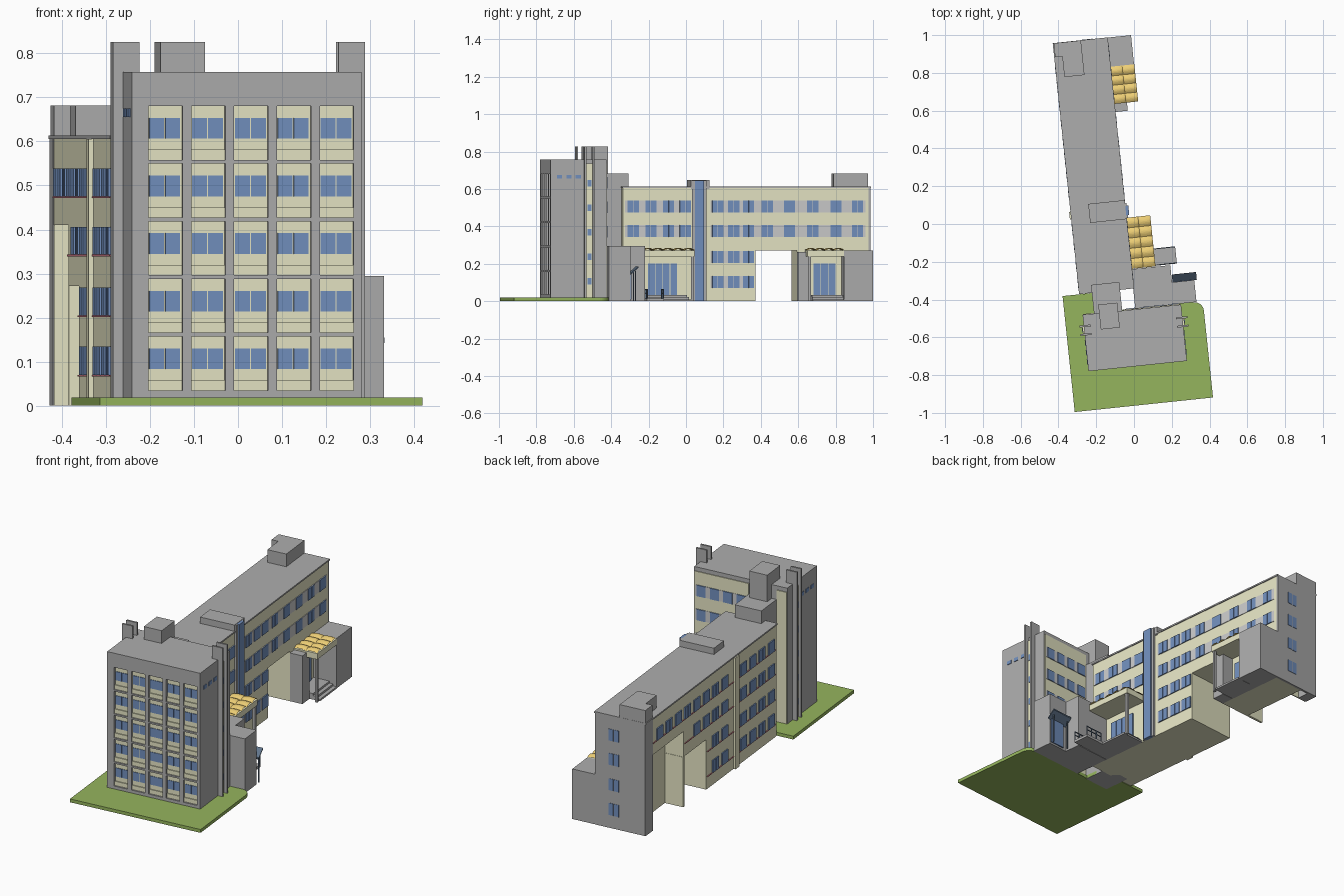
import bpy, bmesh, math

if "Cube" in bpy.data.objects:
    bpy.data.objects.remove(bpy.data.objects["Cube"])

ROT = math.radians(6)          # whole site is turned slightly
def mat(name, r, g, b):
    m = bpy.data.materials.new(name)
    m.diffuse_color = (r, g, b, 1)
    m.use_nodes = True
    m.node_tree.nodes["Principled BSDF"].inputs["Base Color"].default_value = m.diffuse_color
    return m
CREAM = mat("cream", .80, .79, .56)
BLUE = mat("blue_glass", .17, .28, .52)
GOLD = mat("gold", .85, .62, .18)
GREEN = mat("grass", .30, .46, .11)
PALE = mat("pale_panel", .62, .62, .62)
RED = mat("red_sill", .65, .2, .25)
DARK = mat("dark_blue", .12, .18, .26)
GREY = mat("grey", .42, .42, .42)

def finish(name, bm, m=GREY):
    bmesh.ops.recalc_face_normals(bm, faces=bm.faces)
    me = bpy.data.meshes.new(name)
    bm.to_mesh(me)
    bm.free()
    me.materials.append(m)
    o = bpy.data.objects.new(name, me)
    o.rotation_euler.z = ROT
    bpy.context.collection.objects.link(o)
    return o

def boxes(name, items, m=GREY):
    """One object from boxes given as (x0, x1, y0, y1, z0, z1)."""
    bm = bmesh.new()
    for x0, x1, y0, y1, z0, z1 in items:
        v = bmesh.ops.create_cube(bm, size=1)["verts"]
        for p in v:
            p.co = ((x0, x1)[p.co.x > 0], (y0, y1)[p.co.y > 0], (z0, z1)[p.co.z > 0])
    return finish(name, bm, m)

def extrude_up(bm, faces, h):
    r = bmesh.ops.extrude_face_region(bm, geom=faces)
    bmesh.ops.translate(bm, vec=(0, 0, h), verts=[e for e in r["geom"] if isinstance(e, bmesh.types.BMVert)])

# lawn with kerb
arc = [(.27 + .05 * math.cos(t), -.495 + .05 * math.sin(t)) for t in [i * math.pi / 12 for i in range(7)]]
outline = [(-.416, -.34), (-.416, -.957), (.32, -.957)] + arc + [(-.11, -.445), (-.11, -.34)]
for name, m, h in (("lawn_kerb", GREY, .022), ("lawn", GREEN, .018)):
    bm = bmesh.new()
    f = bm.faces.new([bm.verts.new((x, y, .001 if m == GREEN else 0)) for x, y in outline])
    bmesh.ops.inset_region(bm, faces=[f], thickness=.012)
    if m == GREY:
        bmesh.ops.delete(bm, geom=[f], context='FACES')
        extrude_up(bm, bm.faces[:], h)
    else:
        bmesh.ops.delete(bm, geom=[g for g in bm.faces if g != f], context='FACES')
        extrude_up(bm, [f], h)
    finish(name, bm, m)

# ---------------- front tower ----------------
TL, TR, TF, TB, TT = -.321, .203, -.75, -.45, .757
boxes("tower_body", [(TL, TR, TF + .02, TB, .018, TT)])
C0, CW, CP, R0, RH, RP = -.283, .0775, .0977, .035, .122, .1308
cols = [C0 + i * CP for i in range(5)]
rows = [R0 + i * RP for i in range(5)]
frame = [(TL, cols[0], TF, TF + .02, .018, TT), (cols[4] + CW, TR, TF, TF + .02, .018, TT)]
frame += [(cols[i] + CW, cols[i + 1], TF, TF + .02, .018, TT) for i in range(4)]
lo = [.018] + [r + RH for r in rows]
hi = rows + [TT]
for c in cols:
    frame += [(c, c + CW, TF, TF + .02, a, b) for a, b in zip(lo, hi)]
boxes("tower_front_frame", frame)
boxes("tower_front_panels", [(c, c + CW, TF + .014, TF + .021, r, r + RH) for c in cols for r in rows], CREAM)
boxes("tower_front_balcony_panels", [(c, c + CW, TF + .008, TF + .013, r, r + .023) for c in cols for r in rows], CREAM)
boxes("tower_front_windows", [(c + .003 + k * .0365, c + .037 + k * .0365, TF + .011, TF + .015, r + .048, r + .095)
                              for c in cols for r in rows for k in (0, 1)], BLUE)
# tower back wall with window bands
boxes("tower_back_wall", [(-.106, TR - .004, TB, TB + .004, .02, .735), (TL + .003, -.262, TB, TB + .004, .02, .735)], CREAM)
boxes("tower_back_bands", [(-.1, .195, TB + .003, TB + .006, r + .045, r + .105) for r in rows], PALE)
boxes("tower_back_windows", [(a, a + .05, TB + .004, TB + .009, r + .045, r + .105)
                             for r in rows for a in (-.09, -.015, .06, .135)], BLUE)
# side fins, stair strips and small upper windows
fins, strip, glass = [], [], []
for x0, x1, xa, xb, y in ((-.344, -.284, -.329, -.31, -.555), (.169, .230, .195, .211, -.565)):
    fins += [(x0, x1, yy - .005, yy + .005, .018, .826) for yy in (y, y + .045)]
    strip.append((xa, xb, y, y + .045, .018, .735))
    glass += [(xa - .003, xb + .003, y + .012, y + .035, r + .055, r + .09) for r in rows]
    glass += [(TL - .003, TL + .01, a, a + .028, .655, .675) if x0 < 0 else (TR - .01, TR + .003, a, a + .028, .655, .675)
              for a in (-.715, -.665, -.615)]
boxes("tower_side_fins", fins)
boxes("tower_stair_strips", strip, CREAM)
boxes("tower_side_windows", glass, BLUE)
boxes("tower_roof_hut", [(-.233, -.132, -.537, -.405, .6, .826)])
boxes("stair_link", [(-.26, -.11, -.45, -.297, 0, .682)])

# ---------------- long wing ----------------
WL, WR, WF, WB, WT = -.323, -.04, -.335, .985, .605
boxes("wing_walls", [(WL, WR, WF, WB, .41, WT), (WL, WR, WF, .61, .272, .41),
                     (-.22, WR, .61, WB, .272, .41), (WL, WR, WF, .377, 0, .272),
                     (WL, WR, .60, .612, 0, .272), (-.22, WR, .612, WB, 0, .272)], CREAM)
boxes("wing_roof", [(WL - .005, WR + .005, WF - .004, .997, WT, .613)])
boxes("wing_end_wall", [(WL, WR, WB, .997, 0, WT), (WL - .002, -.27, .923, .996, 0, WT)])
boxes("wing_recess_panel", [(WL, -.22, .918, .923, 0, .41)], CREAM)
boxes("wing_roof_huts", [(-.285, -.178, .812, .996, .6, .682), (WL, -.284, .923, .996, .6, .682),
                         (-.23, -.036, .03, .131, .6, .647)])
LEVELS = [(.07, .135), (.205, .268), (.343, .406), (.475, .538)]
east, west, bands, sills = [], [], [], []
for n, (z0, z1) in enumerate(LEVELS):
    ys = [-.31, -.215, -.12, -.03] if n > 1 else []
    ys += [.145, .23, .31]
    ys += [.41, .53, .655, .78, .895] if n > 1 else []
    for y in ys:
        east += [(WR, WR + .006, y + k * .031, y + .029 + k * .031, z0, z1) for k in (0, 1)]
    bands.append((WR, WR + .003, .135, .97 if n > 1 else .37, z0, z1))
    if n > 1:
        bands.append((WR, WR + .003, -.325, .03, z0, z1))
    for i in range(13):
        y = -.31 + i * .0945
        if (n < 2 and y > .32) or (n == 2 and y > .54) or abs(y - .07) < .03:
            continue
        west += [(WL - .006, WL, y + k * .031, y + .029 + k * .031, z0, z1) for k in (0, 1)]
    end = (.37, .37, .6, .92)[n]
    sills.append((WL - .004, WL, -.325, end, z0 - .004, z0))
boxes("wing_east_windows", east, BLUE)
boxes("wing_east_bands", bands, PALE)
boxes("wing_west_windows", west, BLUE)
boxes("wing_west_sills", sills, RED)
boxes("wing_west_pilaster", [(WL - .012, WL, .06, .10, 0, WT)], CREAM)
boxes("wing_end_windows", [(a, a + .028, .99, .999, z0, z1) for z0, z1 in LEVELS for a in (-.175, -.144)], BLUE)
boxes("wing_stair_glass", [(WR, WR + .02, .05, .10, 0, .645)], BLUE)
boxes("wing_stair_frame", [(WR, WR + .012, .036, .05, 0, .645), (WR, WR + .012, .10, .114, 0, .645)])

# ---------------- entrances ----------------
boxes("entrance_block", [(WR, .286, -.445, -.328, 0, .295), (WR, .168, -.329, -.237, 0, .295)])
boxes("end_annex", [(WR, .0886, .841, .996, 0, .272)])
boxes("annex_pier", [(WR, .03, .60, .67, 0, .262)])

def canopy(name, y0, y1, waves):
    """Gold roof with rows of shallow bulges."""
    bm = bmesh.new()
    nx, ny = 16, waves * 8
    bmesh.ops.create_grid(bm, x_segments=nx, y_segments=ny, size=.5)
    for v in bm.verts:
        u, w = v.co.x + .5, v.co.y + .5
        z = .271 + .013 * abs(math.sin(u * math.pi * 2)) ** .6 * .4 + .009 * abs(math.sin(w * math.pi * waves))
        v.co = (WR + u * .13, y0 + w * (y1 - y0), z)
    finish(name + "_gold_roof", bm, GOLD)
    boxes(name + "_slab", [(WR, .09, y0, y1, .238, .2705)], CREAM)
canopy("main_canopy", -.235, .037, 5)
canopy("annex_canopy", .643, .841, 4)
boxes("canopy_posts", [(.072, .086, .018, .032, 0, .24), (.072, .086, .65, .664, 0, .24)])
boxes("entrance_doors", [(WR, WR + .006, -.2 + i * .04, -.164 + i * .04, .032, .2) for i in range(4)] +
      [(WR, WR + .006, .69 + i * .04, .726 + i * .04, .032, .2) for i in range(3)], BLUE)
steps = []
for y0, y1 in ((-.235, .0), (.672, .84)):
    steps += [(WR, .05 + .02 * i, y0, y1 + .01 * i * (y1 < .1), .0, .032 - .011 * i) for i in range(3)]
boxes("entrance_steps", steps)

# ramp with railing
boxes("ramp", [(.09, .204, -.232, -.14, 0, .014)])
boxes("ramp_railing", [(.095, .204, y, y + .004, z, z + .004) for y in (-.23, -.145) for z in (.04, .06)] +
      [(x, x + .004, y, y + .004, .012, .064) for y in (-.23, -.145) for x in (.095, .131, .167, .2)], DARK)

# side porch with tilted awning
boxes("porch_glass", [(.19, .28, -.329, -.322, .01, .15)], BLUE)
boxes("porch_posts", [(x, x + .006, -.305, -.299, 0, .16) for x in (.182, .282)], DARK)
bm = bmesh.new()
f = bm.faces.new([bm.verts.new(p) for p in ((.171, -.328, .142), (.3, -.328, .142), (.3, -.287, .178), (.171, -.287, .178))])
extrude_up(bm, [f], .007)
finish("porch_awning", bm, DARK)
